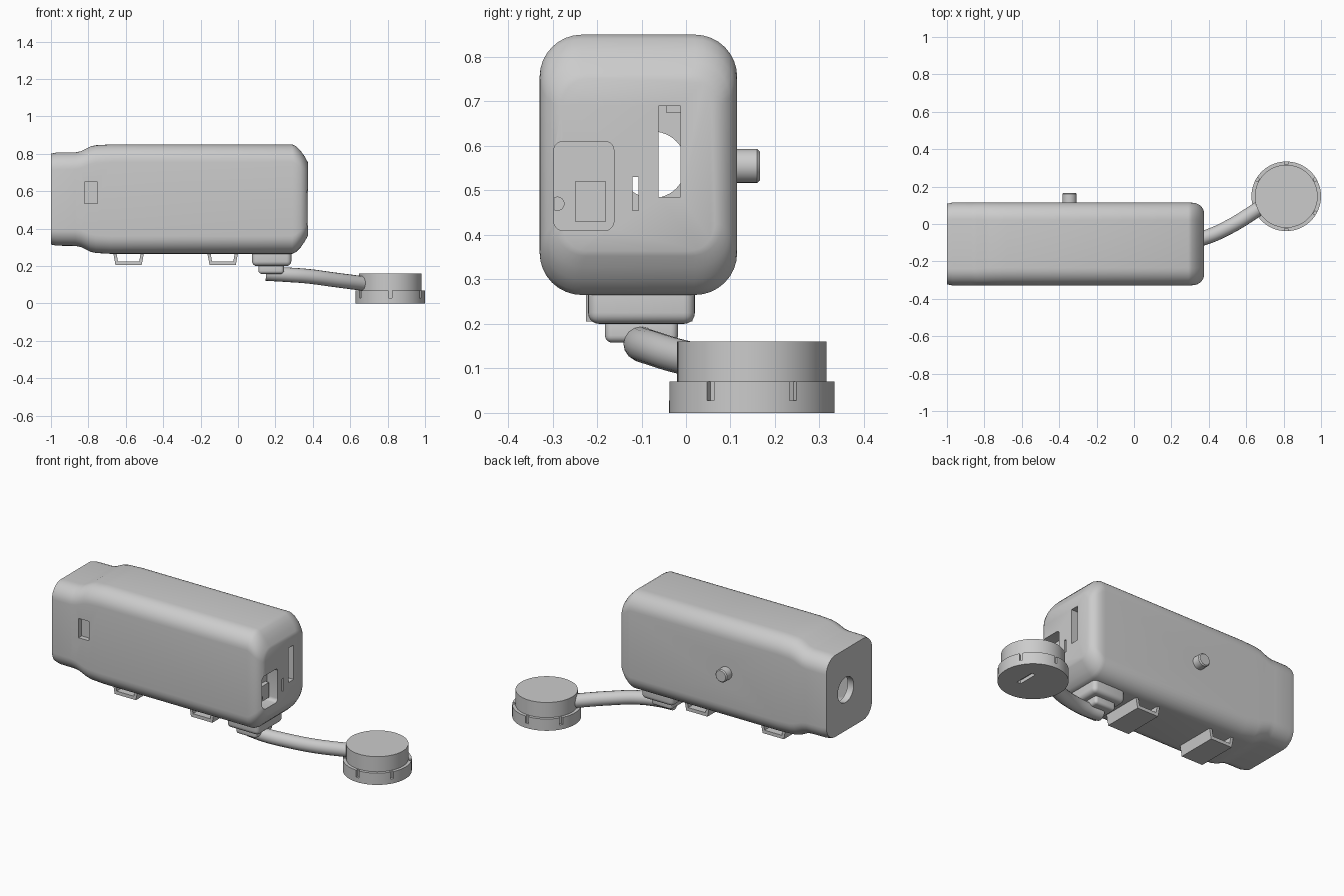
import bpy, bmesh, math
from mathutils import Vector

if "Cube" in bpy.data.objects:
    bpy.data.objects.remove(bpy.data.objects["Cube"])

grey = bpy.data.materials.new("housing grey")
grey.use_nodes = True
COLOUR = (0.6, 0.6, 0.6, 1)
grey.diffuse_color = COLOUR
grey.node_tree.nodes["Principled BSDF"].inputs["Base Color"].default_value = COLOUR

CY, CZ = -0.107, 0.5575   # long axis of the housing


def finish(name, bm):
    bmesh.ops.recalc_face_normals(bm, faces=bm.faces)
    me = bpy.data.meshes.new(name)
    bm.to_mesh(me)
    bm.free()
    ob = bpy.data.objects.new(name, me)
    bpy.context.collection.objects.link(ob)
    me.materials.append(grey)
    return ob


def box(name, lo, hi, bevel=0.0, axis=None):
    """Box between two corners; bevel all edges, or only those along one axis."""
    lo, hi = Vector(lo), Vector(hi)
    bm = bmesh.new()
    bmesh.ops.create_cube(bm, size=1)
    for v in bm.verts:
        v.co = Vector(a + (b - a) * (c + 0.5) for a, b, c in zip(lo, hi, v.co))
    if bevel:
        edges = [e for e in bm.edges if axis is None or
                 abs(e.verts[0].co[axis] - e.verts[1].co[axis]) > 1e-5]
        bmesh.ops.bevel(bm, geom=edges, offset=bevel, segments=5, profile=0.5, affect='EDGES')
    return finish(name, bm)


def cylinder(name, centre, r, depth, axis=2, r2=None, sides=48):
    bm = bmesh.new()
    bmesh.ops.create_cone(bm, cap_ends=True, segments=sides, radius1=r,
                          radius2=r if r2 is None else r2, depth=depth)
    for v in bm.verts:
        x, y, z = v.co
        v.co = Vector(((z, x, y), (x, z, y), (x, y, z))[axis]) + Vector(centre)
    return finish(name, bm)


def loft(name, sections, n=9):
    """Skin rounded rectangles (x, half width, half height, corner radius)."""
    bm = bmesh.new()
    rings = []
    for x, hy, hz, r in sections:
        ring = []
        for q, (sy, sz) in enumerate(((1, 1), (-1, 1), (-1, -1), (1, -1))):
            for i in range(n):
                a = math.pi / 2 * (q + i / (n - 1))
                ring.append(bm.verts.new((x, CY + sy * (hy - r) + r * math.cos(a),
                                          CZ + sz * (hz - r) + r * math.sin(a))))
        rings.append(ring)
    for a, b in zip(rings, rings[1:]):
        for i in range(len(a)):
            j = (i + 1) % len(a)
            bm.faces.new((a[i], a[j], b[j], b[i]))
    bm.faces.new(rings[0])
    bm.faces.new(rings[-1])
    return finish(name, bm)


def extrude_xz(name, points, y0, y1):
    """Prism with an outline in the xz plane."""
    bm = bmesh.new()
    face = bm.faces.new([bm.verts.new((x, y0, z)) for x, z in points])
    res = bmesh.ops.extrude_face_region(bm, geom=[face])
    for v in res["geom"]:
        if isinstance(v, bmesh.types.BMVert):
            v.co.y = y1
    return finish(name, bm)


def cut(target, *cutters):
    for c in cutters:
        bpy.context.view_layer.objects.active = target
        m = target.modifiers.new("cut", 'BOOLEAN')
        m.operation, m.solver, m.object = 'DIFFERENCE', 'EXACT', c
        bpy.ops.object.modifier_apply(modifier=m.name)
        bpy.data.objects.remove(c)


# Hollow housing: narrow collar on the right end, rounded nose on the left end
body = loft("housing", [
    (-1.0, 0.215, 0.243, 0.085), (-0.97, 0.222, 0.249, 0.09), (-0.87, 0.222, 0.25, 0.09),
    (-0.84, 0.222, 0.256, 0.09), (-0.79, 0.222, 0.281, 0.095), (-0.76, 0.222, 0.288, 0.095),
    (-0.68, 0.222, 0.2925, 0.095), (0.29, 0.222, 0.2925, 0.095), (0.31, 0.221, 0.283, 0.095),
    (0.335, 0.217, 0.258, 0.09), (0.355, 0.206, 0.23, 0.08), (0.369, 0.188, 0.205, 0.07),
    (0.375, 0.172, 0.194, 0.06)])
cut(body,
    loft("cavity", [(-0.96, 0.18, 0.21, 0.05), (-0.85, 0.18, 0.21, 0.05),
                    (-0.7, 0.18, 0.25, 0.05), (0.27, 0.18, 0.25, 0.05),
                    (0.29, 0.17, 0.2, 0.05)]),
    cylinder("end_hole", (-1, -0.075, CZ), 0.075, 0.2, axis=0),
    box("tall_slot", (0.25, -0.062, 0.485), (0.5, -0.012, 0.69)),
    box("thin_slot", (0.25, -0.12, 0.455), (0.5, -0.107, 0.53)),
    box("port_opening", (0.305, -0.297, 0.41), (0.5, -0.162, 0.61), 0.02, axis=0),
    box("front_window", (-0.82, -0.4, 0.535), (-0.75, -0.3, 0.65)),
    cylinder("front_button_hole", (-0.84, -0.33, 0.5), 0.022, 0.04, axis=1, sides=24),
    cylinder("knob_recess", (-0.345, 0.13, 0.555), 0.085, 0.07, axis=1))

# Small fittings in the openings
port_step = box("port_connector", (0.3, -0.25, 0.43), (0.33, -0.18, 0.52))
port_pin = cylinder("port_pin", (0.33, -0.289, 0.47), 0.016, 0.05, axis=0, sides=24)
button = cylinder("front_button", (-0.84, -0.318, 0.5), 0.016, 0.018, axis=1, sides=24)
rib = box("slot_rib", (0.2, -0.045, 0.675), (0.3, -0.012, 0.7))

# Knob on the back, standing in its recess
cylinder("knob_collar", (-0.345, 0.095, 0.555), 0.058, 0.03, axis=1)
cylinder("knob", (-0.345, 0.122, 0.555), 0.038, 0.076, axis=1)
cylinder("knob_tip", (-0.345, 0.163, 0.555), 0.038, 0.006, axis=1, r2=0.032)

# Two open trapezoid feet
for label, x in (("outer", -0.585), ("inner", -0.082)):
    foot = extrude_xz(label + "_foot", [(x - 0.083, 0.275), (x - 0.07, 0.205),
                                        (x + 0.07, 0.205), (x + 0.083, 0.275)], -0.225, 0.015)
    cut(foot, extrude_xz("foot_gap", [(x - 0.068, 0.29), (x - 0.057, 0.225),
                                      (x + 0.057, 0.225), (x + 0.068, 0.29)], -0.4, 0.2))

# Stepped mount under the nose
box("mount_upper", (0.075, -0.22, 0.2), (0.285, 0.02, 0.3), 0.025)
box("mount_lower", (0.11, -0.182, 0.158), (0.245, -0.018, 0.215), 0.016)

# Curved tether between mount and cap
curve = bpy.data.curves.new("tether", 'CURVE')
curve.dimensions = '3D'
curve.bevel_depth, curve.bevel_resolution = 0.039, 6
curve.resolution_u, curve.use_fill_caps = 12, True
spline = curve.splines.new('BEZIER')
path = [(0.15, -0.1, 0.16), (0.25, -0.1, 0.154), (0.375, -0.074, 0.145),
        (0.51, -0.015, 0.127), (0.68, 0.09, 0.105)]
spline.bezier_points.add(len(path) - 1)
for p, co in zip(spline.bezier_points, path):
    p.co = co
    p.handle_left_type = p.handle_right_type = 'AUTO'
tether = bpy.data.objects.new("tether", curve)
bpy.context.collection.objects.link(tether)
curve.materials.append(grey)
bpy.ops.object.select_all(action='DESELECT')
tether.select_set(True)
bpy.context.view_layer.objects.active = tether
bpy.ops.object.convert(target='MESH')

# Round cap: wide notched rim below, plain drum above
PX, PY = 0.814, 0.148
cylinder("cap_drum", (PX, PY, 0.11), 0.168, 0.1, sides=72)
rim = cylinder("cap_rim", (PX, PY, 0.035), 0.186, 0.07, sides=72)
cut(rim, box("coin_slot", (PX + 0.035, PY - 0.06, -0.1), (PX + 0.06, PY + 0.06, 0.02)))
for k in range(6):
    a = math.radians(30 + 60 * k)
    notch = box("notch", (0.171, -0.009, 0.028), (0.25, 0.009, 0.1))
    notch.rotation_euler.z = a
    notch.location = (PX, PY, 0)
    bpy.context.view_layer.update()
    cut(rim, notch)

# Smooth curved surfaces, keep real edges sharp
bpy.ops.object.select_all(action='DESELECT')
for ob in bpy.context.collection.objects:
    if ob.type == 'MESH' and grey.name in ob.data.materials:
        ob.select_set(True)
        bpy.context.view_layer.objects.active = ob
bpy.ops.object.shade_smooth_by_angle(angle=math.radians(30))
